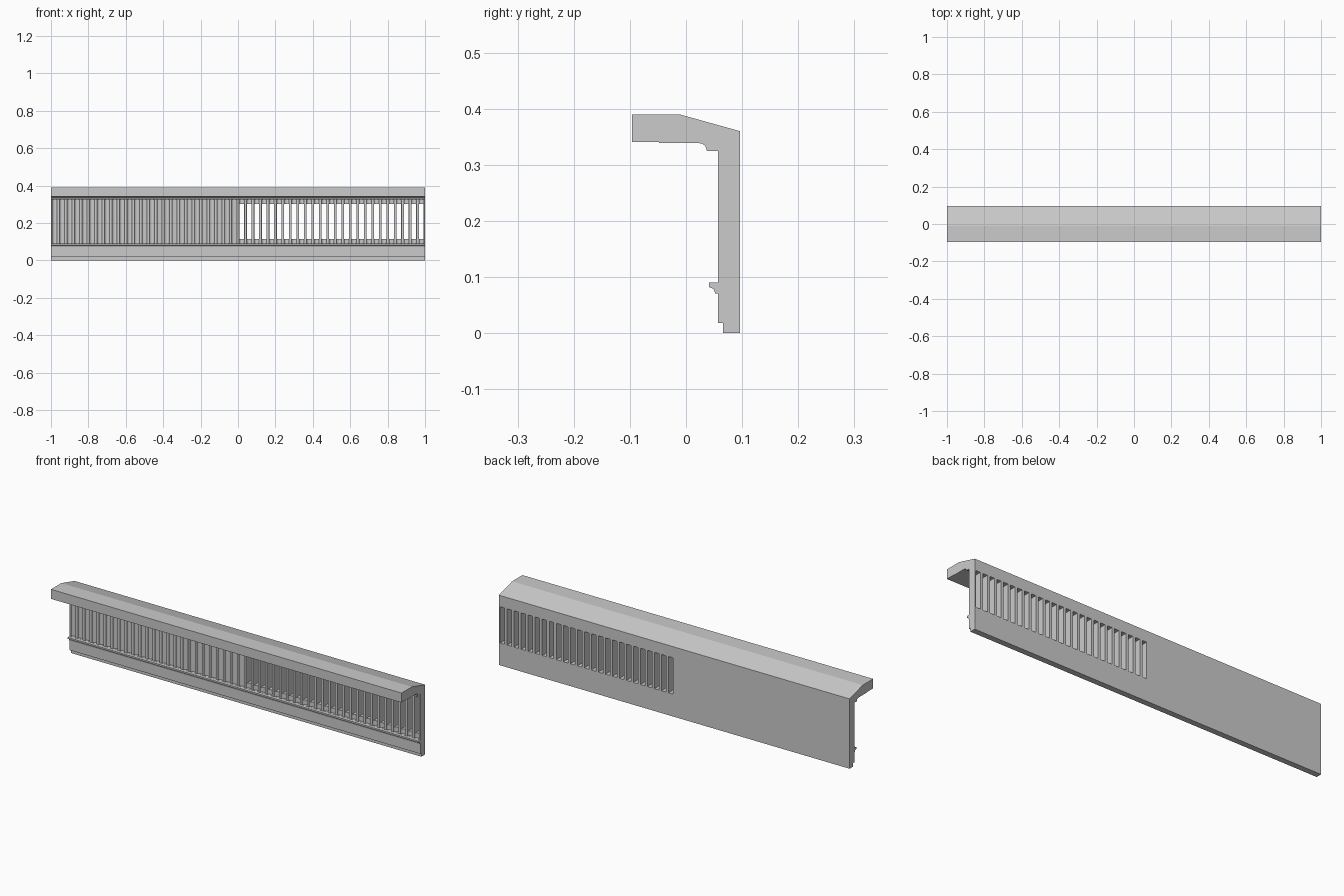
import bpy, math
from mathutils import Vector

if "Cube" in bpy.data.objects:
    bpy.data.objects.remove(bpy.data.objects["Cube"])


def prism(points, offset, verts, faces):
    """Append a closed prism: a point loop swept along offset."""
    base, n = len(verts), len(points)
    verts += [Vector(p) for p in points]
    verts += [Vector(p) + Vector(offset) for p in points]
    faces.append([base + i for i in reversed(range(n))])
    faces.append([base + n + i for i in range(n)])
    for i in range(n):
        j = (i + 1) % n
        faces.append([base + i, base + j, base + n + j, base + n + i])


def make_object(name, prisms):
    verts, faces = [], []
    for points, offset in prisms:
        prism(points, offset, verts, faces)
    mesh = bpy.data.meshes.new(name)
    mesh.from_pydata(verts, [], faces)
    obj = bpy.data.objects.new(name, mesh)
    bpy.context.collection.objects.link(obj)
    return obj


def cut(target, cutter):
    mod = target.modifiers.new(cutter.name, 'BOOLEAN')
    mod.operation = 'DIFFERENCE'
    mod.solver = 'EXACT'
    mod.object = cutter
    cutter.hide_render = True
    cutter.hide_set(True)


WALL_Y = 0.057
PITCH = 0.04

# Moulded wall and cornice: one (y, z) profile swept along x
profile = [
    (0.066, 0), (0.096, 0), (0.096, 0.36), (-0.012, 0.39), (-0.096, 0.39),
    (-0.096, 0.341), (-0.048, 0.341), (-0.048, 0.339), (0.018, 0.339),
    (0.028, 0.338), (0.034, 0.334), (0.037, 0.325), (WALL_Y, 0.325),
    (WALL_Y, 0.09), (0.041, 0.09), (0.041, 0.082), (0.049, 0.079),
    (0.052, 0.071), (WALL_Y, 0.071), (WALL_Y, 0.018), (0.066, 0.018),
]
body = make_object("cornice_wall", [([(-1, y, z) for y, z in profile], (2, 0, 0))])

# Concave flutes along the whole front
half, depth, steps = 0.0135, 0.011, 6
flutes = []
for i in range(50):
    cx = -0.98 + i * PITCH
    loop = [(cx - half, 0.05, 0.0905), (cx + half, 0.05, 0.0905)]
    for s in range(steps + 1):
        a = math.pi * s / steps
        loop.append((cx + half * math.cos(a), WALL_Y + depth * math.sin(a), 0.0905))
    flutes.append((loop, (0, 0, 0.234)))
cut(body, make_object("flute_cutter", flutes))

# Vent slots through the wall on the right half
slot = 0.0128
slots = []
for i in range(25):
    cx = 0.02 + i * PITCH
    loop = [(cx - slot, 0.05, 0.115), (cx + slot, 0.05, 0.115),
            (cx + slot, 0.12, 0.115), (cx - slot, 0.12, 0.115)]
    slots.append((loop, (0, 0, 0.187)))
cut(body, make_object("slot_cutter", slots))
